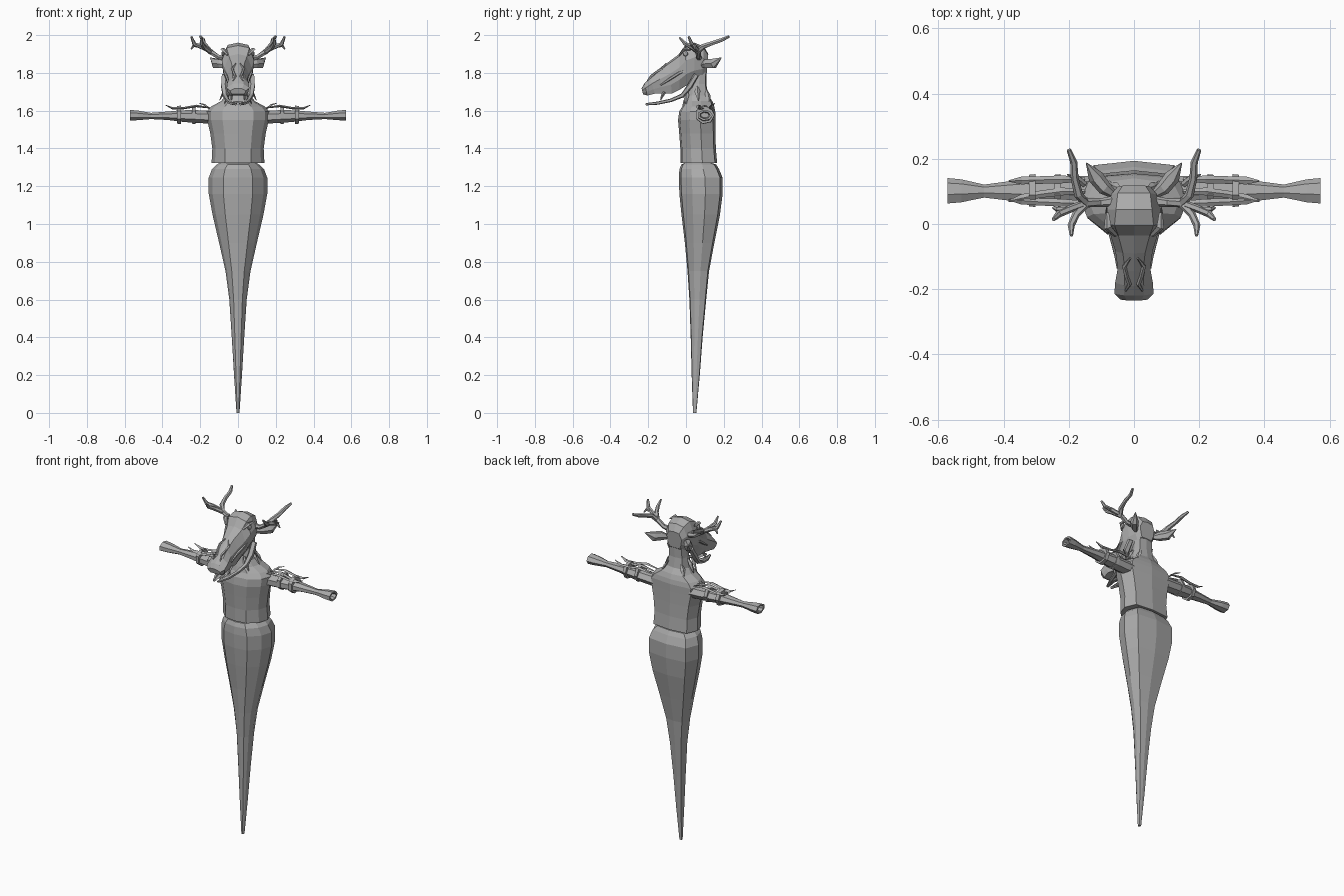
import bpy, bmesh, math
from mathutils import Vector

grey = bpy.data.materials.new("stone grey")
grey.diffuse_color = (0.41, 0.41, 0.41, 1)


def finish(name, bm):
    bmesh.ops.recalc_face_normals(bm, faces=bm.faces)
    me = bpy.data.meshes.new(name)
    bm.to_mesh(me)
    bm.free()
    me.materials.append(grey)
    ob = bpy.data.objects.new(name, me)
    bpy.context.collection.objects.link(ob)
    return ob


def loft(name, rings, caps=True):
    """Skin a list of closed rings of points."""
    bm = bmesh.new()
    vs = [[bm.verts.new(p) for p in r] for r in rings]
    n = len(rings[0])
    for a, b in zip(vs, vs[1:]):
        for i in range(n):
            bm.faces.new((a[i], a[(i + 1) % n], b[(i + 1) % n], b[i]))
    if caps:
        bm.faces.new(vs[0])
        bm.faces.new(vs[-1])
    return finish(name, bm)


def mirrored(ob):
    m = ob.modifiers.new("mirror", 'MIRROR')
    m.use_axis = (True, False, False)
    m.merge_threshold = 0.0001
    return ob


def tube(name, path, radii, sides=6, flat=1.0):
    """Tapered tube along a path, optionally flattened."""
    pts = [Vector(p) for p in path]
    rings = []
    for i, p in enumerate(pts):
        d = (pts[min(i + 1, len(pts) - 1)] - pts[max(i - 1, 0)]).normalized()
        u = d.cross(Vector((0, 0, 1)))
        if u.length < 0.05:
            u = d.cross(Vector((0, 1, 0)))
        u.normalize()
        v = d.cross(u)
        rings.append([p + radii[i] * (u * math.cos(t) + v * flat * math.sin(t))
                      for t in (2 * math.pi * k / sides for k in range(sides))])
    return mirrored(loft(name, rings))


# Body cross-section: rounded chest, flatter back
HALF = [(0.5, -0.9), (0.87, -0.4), (1, 0.2), (0.8, 0.88)]
SECTION = [(0, -1)] + HALF + [(0, 1)] + [(-x, y) for x, y in reversed(HALF)]


def body_ring(z, w, y0, y1):
    return [(w * a, (y0 + y1) / 2 + (y1 - y0) / 2 * b, z) for a, b in SECTION]


lower = [(0, .008, .037, .055), (.2, .021, .03, .073), (.4, .033, .025, .088), (.6, .046, .018, .107),
         (.75, .066, .008, .122), (.9, .1, -.006, .15), (1.05, .135, -.024, .18), (1.16, .155, -.035, .194),
         (1.245, .155, -.038, .194), (1.29, .138, -.035, .175), (1.315, .112, -.025, .16), (1.322, .1, -.01, .14)]
loft("lower_body", [body_ring(*r) for r in lower])

torso = [(1.322, .14, -.03, .165), (1.4, .136, -.03, .158), (1.48, .147, -.036, .156), (1.55, .163, -.042, .155),
         (1.595, .166, -.036, .155), (1.622, .142, -.02, .15), (1.65, .09, -.014, .14), (1.68, .065, -.005, .118),
         (1.74, .055, .01, .108), (1.83, .05, .025, .11)]
loft("torso_and_neck", [body_ring(*r) for r in torso])

# Sleeved arms with hollow flared ends: x, centre z, half depth, half height
ARM = [(.12, 1.565, .048, .036), (.25, 1.57, .046, .034), (.31, 1.572, .04, .03), (.37, 1.573, .033, .023),
       (.46, 1.572, .021, .017), (.53, 1.575, .037, .026), (.572, 1.576, .041, .029),
       (.572, 1.576, .028, .019), (.54, 1.576, .022, .014)]


def arm_ring(x, z, ry, rz, n=7):
    return [(x, .1 + ry * math.cos(2 * math.pi * k / n), z + rz * math.sin(2 * math.pi * k / n)) for k in range(n)]


mirrored(loft("arm", [arm_ring(*r) for r in ARM]))

# Bands tied round the arms
for x, w in ((.235, .009), (.312, .01)):
    mirrored(loft("arm_band", [arm_ring(x - w, 1.576, .045, .036), arm_ring(x - w, 1.578, .053, .05),
                               arm_ring(x + w, 1.578, .051, .048), arm_ring(x + w, 1.576, .043, .034)]))

# Leaf-like splints held under the bands
for y, dy in ((.065, .01), (.10, -.03), (.137, -.005)):
    tube("arm_splint", [(.15, y, 1.615), (.22, y, 1.625), (.29, y + dy * .3, 1.613), (.345, y + dy * .7, 1.612),
                        (.385, y + dy, 1.63)], [.006, .012, .011, .012, .002], 4, .55)
tube("splint_barb", [(.15, .12, 1.61), (.175, .14, 1.63), (.205, .152, 1.64)], [.009, .01, .002], 4, .5)

# Head: slanted rings from the nape to the muzzle
# top (y, z), bottom (y, z), top half width, middle half width, bottom half width
HEAD = [(.118, 1.90, .11, 1.80, .035, .05, .035), (.095, 1.94, .085, 1.775, .05, .07, .042),
        (.045, 1.96, .045, 1.755, .055, .083, .045), (-.005, 1.945, .005, 1.735, .06, .086, .042),
        (-.035, 1.90, -.035, 1.71, .048, .072, .036), (-.09, 1.86, -.075, 1.69, .034, .057, .036),
        (-.145, 1.815, -.125, 1.69, .028, .05, .036), (-.19, 1.775, -.165, 1.69, .03, .058, .046),
        (-.22, 1.745, -.205, 1.68, .03, .06, .043), (-.235, 1.718, -.227, 1.687, .022, .042, .028)]
rings = []
for ty, tz, by, bz, a, b, c in HEAD:
    def at(t):
        return ty + (by - ty) * t, tz + (bz - tz) * t
    half = [(a, *at(.06)), (b, *at(.38)), (b * .9, *at(.72)), (c, *at(1))]
    rings.append([(0, *at(0))] + half + [(-x, y, z) for x, y, z in reversed(half)])
loft("head", rings)

# Brow and eye on each side of the skull
tube("brow", [(.055, -.035, 1.895), (.08, -.01, 1.925), (.082, .035, 1.925)], [.007, .013, .006], 5, .7)
bm = bmesh.new()
bmesh.ops.create_icosphere(bm, subdivisions=1, radius=.016)
for v in bm.verts:
    v.co = Vector((v.co.x * .6 + .08, v.co.y - .003, v.co.z + 1.902))
mirrored(finish("eye", bm))

# Curled ridges down the muzzle
tube("muzzle_ridge", [(.012, -.105, 1.85), (.03, -.13, 1.822), (.024, -.16, 1.802), (.014, -.185, 1.782),
                      (.026, -.205, 1.758)], [.003, .007, .007, .007, .003], 5)
tube("cheek_ridge", [(.075, .02, 1.82), (.069, -.035, 1.80), (.055, -.09, 1.765), (.05, -.135, 1.735)],
     [.004, .009, .008, .004], 5)
tube("tooth", [(.035, -.115, 1.70), (.035, -.125, 1.68), (.033, -.135, 1.655)], [.011, .008, .002], 4)

# Open lower jaw
tube("lower_jaw", [(.07, .055, 1.79), (.074, .02, 1.73), (.068, -.02, 1.68), (.055, -.08, 1.655),
                   (.038, -.15, 1.64), (.012, -.212, 1.634)], [.018, .019, .015, .012, .011, .008], 5, .8)
tube("jaw_floor", [(0, -.09, 1.648), (.025, -.14, 1.641), (.012, -.205, 1.634)], [.012, .018, .009], 4, .35)

# Leaf-shaped ears
tube("ear", [(.055, .085, 1.84), (.09, .11, 1.848), (.118, .145, 1.85), (.146, .187, 1.88)],
     [.01, .022, .024, .002], 6, 1.2)

# Antlers: main beam and prongs
tube("antler_beam", [(.06, .07, 1.88), (.105, .065, 1.885), (.15, .065, 1.915), (.17, .09, 1.94),
                     (.182, .14, 1.958), (.185, .19, 1.975), (.2, .228, 1.993)],
     [.017, .013, .015, .014, .012, .011, .007])
tube("antler_front_prong", [(.145, .065, 1.91), (.178, .03, 1.935), (.193, -.005, 1.955), (.192, -.035, 1.988)],
     [.013, .012, .011, .005])
tube("antler_side_prong", [(.16, .06, 1.922), (.2, .045, 1.94), (.232, .03, 1.953), (.247, .014, 1.992)],
     [.012, .012, .011, .006])
tube("antler_short_prong", [(.205, .044, 1.942), (.235, .045, 1.945), (.248, .05, 1.925)], [.01, .009, .004], 5)

# Ragged mane tufts where the neck meets the shoulders
for x, y, z in ((.06, .115, 1.68), (.075, .06, 1.70), (.055, 0, 1.68)):
    tube("mane_tuft", [(x * .7, y * .9 + .005, z + .03), (x, y, z), (x * 1.3, y * 1.1, z - .045)],
         [.006, .016, .003], 4, .5)
